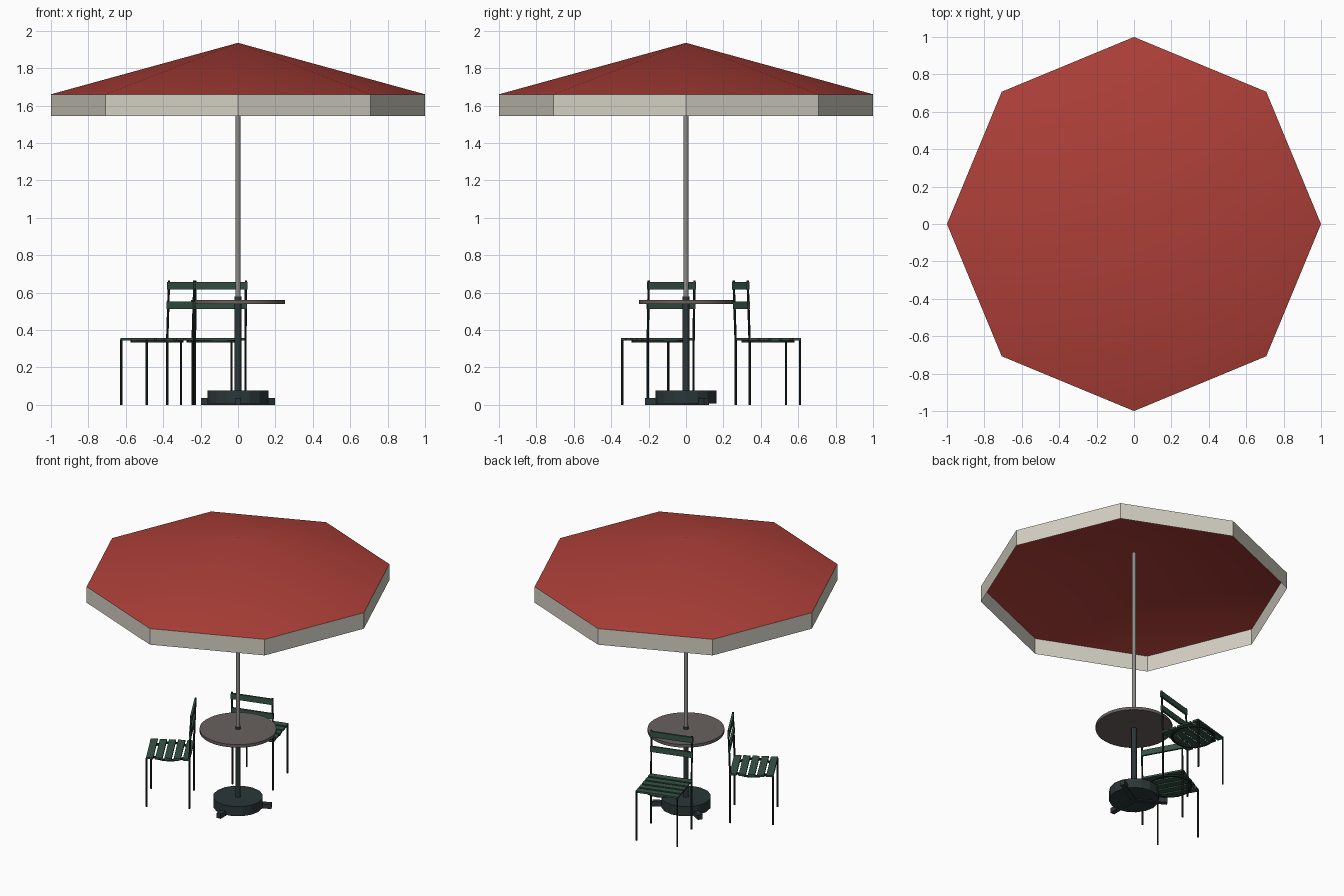
import bpy, bmesh, math
from mathutils import Vector, Matrix

if "Cube" in bpy.data.objects:
    bpy.data.objects.remove(bpy.data.objects["Cube"])


def material(name, rgb):
    m = bpy.data.materials.new(name)
    m.diffuse_color = (*rgb, 1)
    m.use_nodes = True
    m.node_tree.nodes["Principled BSDF"].inputs["Base Color"].default_value = m.diffuse_color
    return m


RED = material("canopy red", (0.42, 0.05, 0.04))
CREAM = material("valance cream", (0.66, 0.63, 0.55))
STEEL = material("pole grey", (0.27, 0.26, 0.24))
TOP = material("table grey", (0.14, 0.12, 0.11))
IRON = material("base iron", (0.025, 0.038, 0.038))
GREEN = material("slat green", (0.037, 0.088, 0.062))
DARK = material("frame dark green", (0.013, 0.022, 0.019))


def finish(name, bm, mat, smooth=None, matrix=None):
    bmesh.ops.recalc_face_normals(bm, faces=bm.faces)
    me = bpy.data.meshes.new(name)
    bm.to_mesh(me)
    bm.free()
    ob = bpy.data.objects.new(name, me)
    bpy.context.collection.objects.link(ob)
    me.materials.append(mat)
    if matrix:
        ob.matrix_world = matrix
    if smooth:
        bpy.ops.object.select_all(action='DESELECT')
        ob.select_set(True)
        bpy.context.view_layer.objects.active = ob
        bpy.ops.object.shade_smooth_by_angle(angle=math.radians(smooth))
    return ob


def rod(bm, a, b, r, n):
    a, b = Vector(a), Vector(b)
    d = b - a
    m = Matrix.Translation((a + b) / 2) @ d.to_track_quat('Z', 'Y').to_matrix().to_4x4()
    bmesh.ops.create_cone(bm, cap_ends=True, segments=n, radius1=r, radius2=r,
                          depth=d.length, matrix=m)


def box(bm, centre, size, rot=Matrix.Identity(4)):
    m = rot @ Matrix.Translation(centre) @ Matrix.Diagonal((*size, 1))
    bmesh.ops.create_cube(bm, size=1, matrix=m)


def cylinder(name, z0, z1, r, n, mat, smooth=40):
    bm = bmesh.new()
    rod(bm, (0, 0, z0), (0, 0, z1), r, n)
    return finish(name, bm, mat, smooth)


# Octagonal canopy and hanging valance, both thin open sheets
corners = [(math.cos(i * math.pi / 4), math.sin(i * math.pi / 4)) for i in range(8)]
bm = bmesh.new()
apex = bm.verts.new((0, 0, 1.935))
rim = [bm.verts.new((x, y, 1.66)) for x, y in corners]
for i in range(8):
    bm.faces.new((apex, rim[i], rim[(i + 1) % 8]))
finish("canopy", bm, RED, 40)

bm = bmesh.new()
upper = [bm.verts.new((x, y, 1.66)) for x, y in corners]
lower = [bm.verts.new((x, y, 1.545)) for x, y in corners]
for i in range(8):
    j = (i + 1) % 8
    bm.faces.new((upper[i], lower[i], lower[j], upper[j]))
finish("valance", bm, CREAM)

# Pole, table and base
cylinder("pole", 0.5, 1.86, 0.013, 16, STEEL)
cylinder("table_top", 0.54, 0.561, 0.25, 40, TOP)
cylinder("table_stem", 0.06, 0.578, 0.018, 16, IRON)
cylinder("base_weight", 0.006, 0.075, 0.163, 16, IRON, None)

bm = bmesh.new()
for deg in (30, 150, 270):
    box(bm, (0.11, 0, 0.0175), (0.22, 0.032, 0.035), Matrix.Rotation(math.radians(deg), 4, 'Z'))
finish("base_feet", bm, IRON)


# Slatted chair, local +y is its front
def chair(name, x, y, deg):
    place = Matrix.Translation((x, y, 0)) @ Matrix.Rotation(math.radians(deg), 4, 'Z')
    h, seat_z = 0.14, 0.348

    # Legs and leaning back posts
    bm = bmesh.new()
    for s in (-h, h):
        rod(bm, (s, h, 0), (s, h, seat_z), 0.0065, 8)
        rod(bm, (s, -h, 0), (s, -h, seat_z), 0.0065, 8)
        rod(bm, (s, -h, seat_z - 0.004), (s, -h - 0.011, 0.664), 0.0065, 8)
    finish(name + "_frame", bm, DARK, 40, place)

    # Round support ring under the seat
    bm = bmesh.new()
    n = 24
    loops = []
    for r, z in ((0.142, 0.332), (0.142, 0.344), (0.13, 0.344), (0.13, 0.332)):
        loops.append([bm.verts.new((r * math.cos(2 * math.pi * i / n),
                                    r * math.sin(2 * math.pi * i / n), z)) for i in range(n)])
    for k in range(4):
        a, b = loops[k], loops[(k + 1) % 4]
        for i in range(n):
            j = (i + 1) % n
            bm.faces.new((a[i], a[j], b[j], b[i]))
    finish(name + "_seat_ring", bm, DARK, 40, place)

    # Seat slats run across the chair
    bm = bmesh.new()
    for i in range(5):
        box(bm, (0, (i - 2) * 0.06, 0.350), (0.292, 0.046, 0.013))
    finish(name + "_seat_slats", bm, GREEN, None, place)

    # Two back slats
    bm = bmesh.new()
    for z, yy in ((0.532, -0.146), (0.637, -0.15)):
        box(bm, (0, yy, z), (0.292, 0.014, 0.04))
    finish(name + "_back_slats", bm, GREEN, None, place)


chair("left_chair", -0.433, -0.15, 119)
chair("rear_chair", -0.1325, 0.4375, 15.5)
